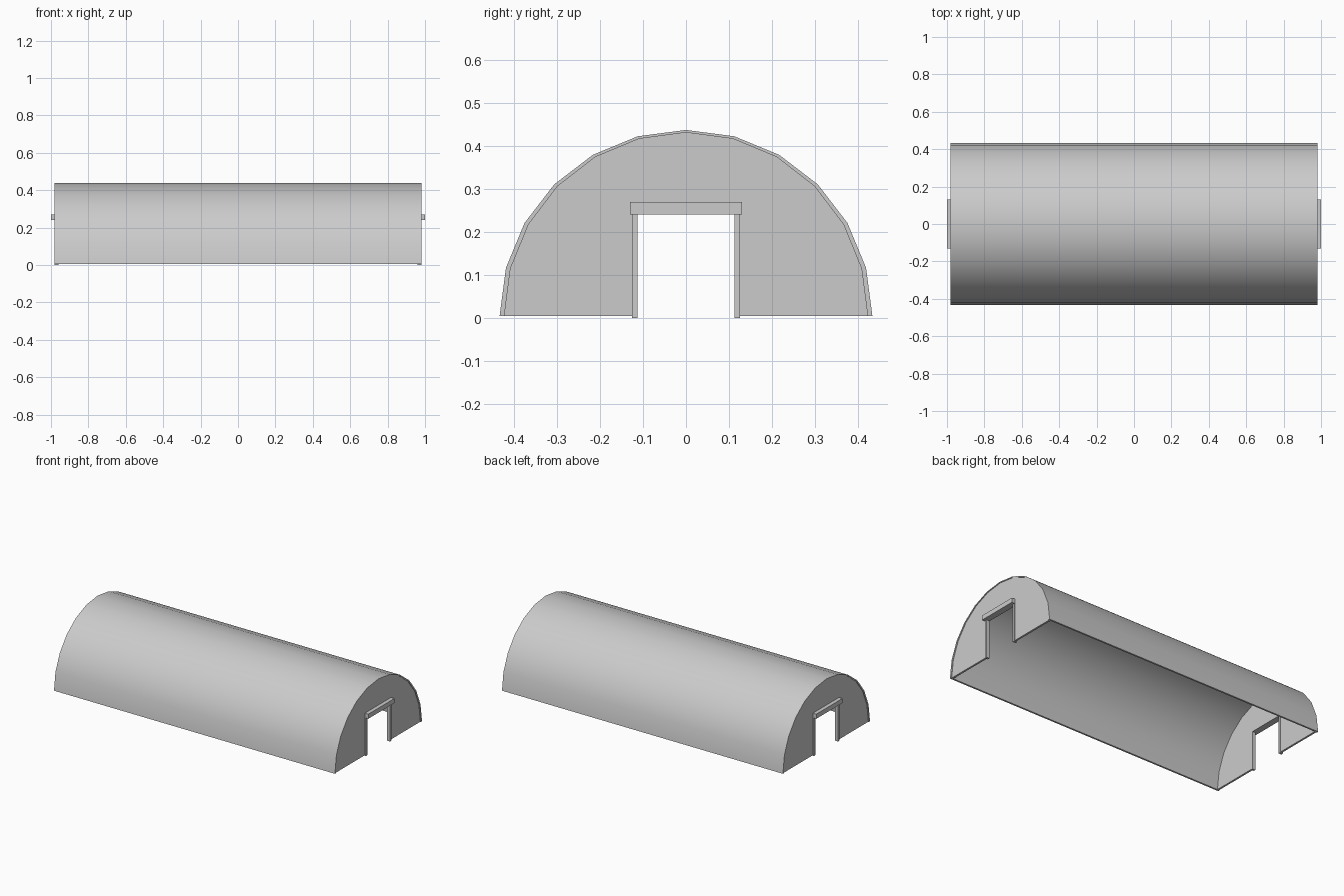
import bpy
import bmesh
from math import sin, cos, pi

cube = bpy.data.objects.get("Cube")
if cube:
    bpy.data.objects.remove(cube)

metal = bpy.data.materials.new("light grey metal")
metal.use_nodes = True
GREY = (0.6, 0.6, 0.6, 1)
metal.diffuse_color = GREY
metal.node_tree.nodes["Principled BSDF"].inputs["Base Color"].default_value = GREY

BASE = 0.005      # height of the arch feet
SEGMENTS = 12


def arch(ry, rz):
    """Half-round profile in the y-z plane."""
    steps = [pi * i / SEGMENTS for i in range(SEGMENTS + 1)]
    return [(ry * cos(a), BASE + rz * sin(a)) for a in steps]


def extrude_profile(name, profile, x0, x1):
    """Sweep a closed y-z profile along x."""
    bm = bmesh.new()
    face = bm.faces.new([bm.verts.new((x0, y, z)) for y, z in profile])
    swept = bmesh.ops.extrude_face_region(bm, geom=[face])
    moved = [v for v in swept["geom"] if isinstance(v, bmesh.types.BMVert)]
    bmesh.ops.translate(bm, vec=(x1 - x0, 0, 0), verts=moved)
    bmesh.ops.recalc_face_normals(bm, faces=bm.faces)
    mesh = bpy.data.meshes.new(name)
    bm.to_mesh(mesh)
    bm.free()
    mesh.materials.append(metal)
    obj = bpy.data.objects.new(name, mesh)
    bpy.context.collection.objects.link(obj)
    return obj


def box(name, x0, x1, y0, y1, z0, z1):
    return extrude_profile(name, [(y0, z0), (y1, z0), (y1, z1), (y0, z1)], x0, x1)


# Curved roof shell, smooth along the arch with crisp rims
outer, inner = arch(0.434, 0.433), arch(0.423, 0.427)
roof = extrude_profile("roof_shell", outer + inner[::-1], -0.98, 0.98)
bpy.ops.object.select_all(action='DESELECT')
roof.select_set(True)
bpy.context.view_layer.objects.active = roof
bpy.ops.object.shade_smooth_by_angle(angle=pi / 6)

# End walls with open doorways, framed by jambs and a lintel
doorway = [(-0.12, BASE), (-0.12, 0.25), (0.12, 0.25), (0.12, BASE)]
for side, s in (("left", 1), ("right", -1)):
    extrude_profile(side + "_end_wall", inner + doorway, s * 0.964, s * 0.976)
    for edge, t in (("back", 1), ("front", -1)):
        box(f"{side}_{edge}_door_jamb", s * 0.96, s * 0.981,
            t * 0.113, t * 0.126, 0, 0.242)
    box(side + "_door_lintel", s * 0.96, s * 1.0, -0.13, 0.13, 0.241, 0.27)
